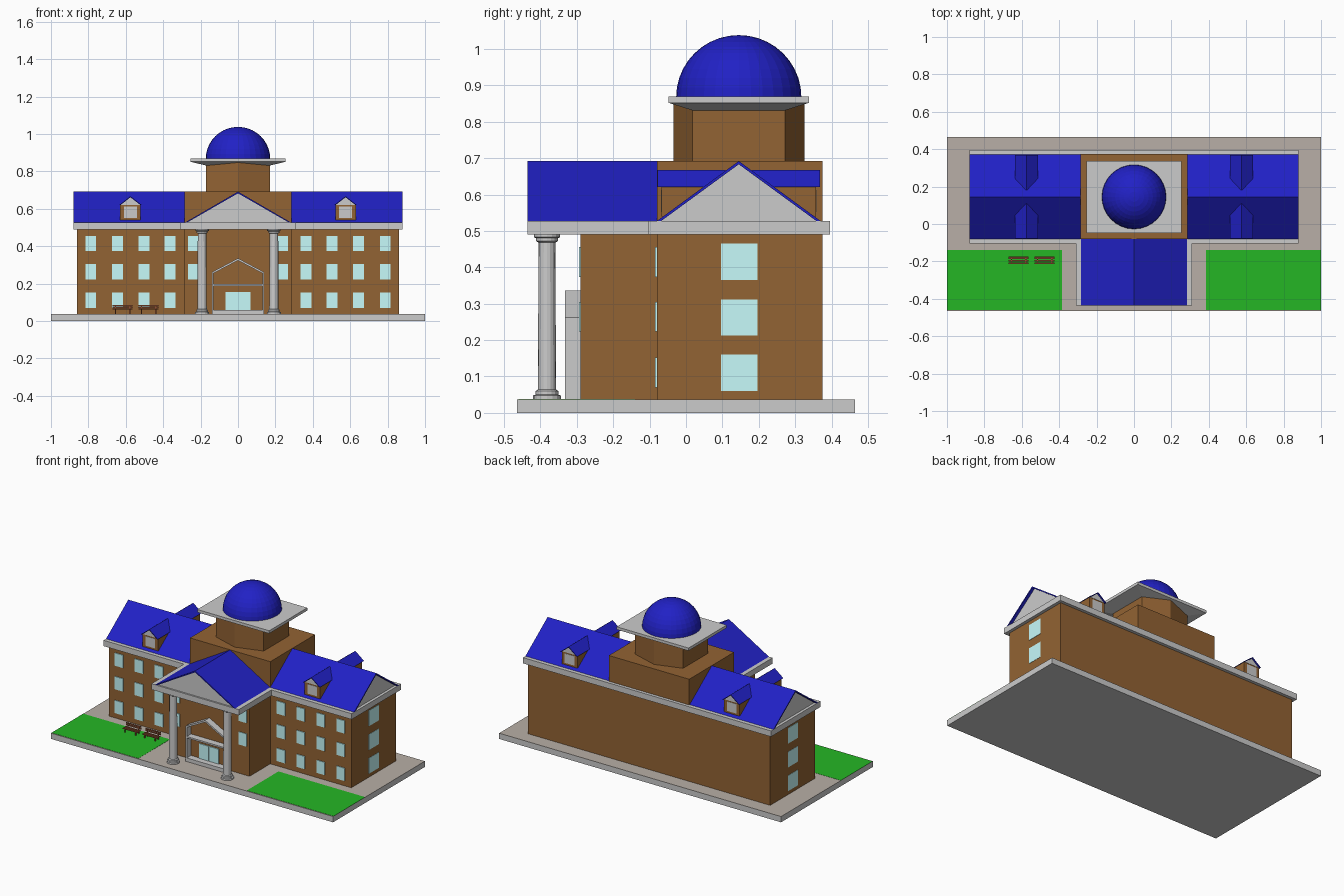
import bpy, bmesh, math

if "Cube" in bpy.data.objects:
    bpy.data.objects.remove(bpy.data.objects["Cube"])


def material(name, r, g, b):
    m = bpy.data.materials.new(name)
    m.diffuse_color = (r, g, b, 1)
    m.use_nodes = True
    m.node_tree.nodes["Principled BSDF"].inputs["Base Color"].default_value = m.diffuse_color
    return m


BRICK = material("brick", 0.29, 0.125, 0.033)
BLUE = material("roof_blue", 0.015, 0.015, 0.56)
GLASS = material("glass", 0.57, 0.96, 0.97)
GRASS = material("grass", 0.018, 0.47, 0.018)
PAVING = material("paving", 0.48, 0.43, 0.385)
WOOD = material("wood", 0.29, 0.085, 0.035)


def make(name, verts, faces, mat=None):
    bm = bmesh.new()
    vs = [bm.verts.new(v) for v in verts]
    for f in faces:
        bm.faces.new([vs[i] for i in f])
    bmesh.ops.remove_doubles(bm, verts=bm.verts, dist=1e-5)
    bmesh.ops.recalc_face_normals(bm, faces=bm.faces)
    me = bpy.data.meshes.new(name)
    bm.to_mesh(me)
    bm.free()
    if mat:
        me.materials.append(mat)
    ob = bpy.data.objects.new(name, me)
    bpy.context.collection.objects.link(ob)
    return ob


def loft(name, bottom, top, mat=None):
    """Solid between two matching loops of 3D points."""
    n = len(bottom)
    sides = [(i, (i + 1) % n, n + (i + 1) % n, n + i) for i in range(n)]
    return make(name, bottom + top,
                [tuple(range(n)), tuple(range(n, 2 * n))] + sides, mat)


def prism(name, axis, pts, a, b, mat=None):
    """Extrude a 2D outline along an axis from a to b."""
    place = {"x": lambda p, t: (t, p[0], p[1]),
             "y": lambda p, t: (p[0], t, p[1]),
             "z": lambda p, t: (p[0], p[1], t)}[axis]
    return loft(name, [place(p, a) for p in pts], [place(p, b) for p in pts], mat)


def rect(x0, x1, y0, y1):
    return [(x0, y0), (x1, y0), (x1, y1), (x0, y1)]


def box(name, x0, x1, y0, y1, z0, z1, mat=None):
    return prism(name, "z", rect(x0, x1, y0, y1), z0, z1, mat)


def lathe(name, profile, x, y, seg, mat=None):
    """Revolve (radius, z) points round a vertical line."""
    n = len(profile)
    verts = [(x + r * math.cos(2 * math.pi * k / seg),
              y + r * math.sin(2 * math.pi * k / seg), z)
             for k in range(seg) for r, z in profile]
    faces = [(k * n + i, (k + 1) % seg * n + i,
              (k + 1) % seg * n + i + 1, k * n + i + 1)
             for k in range(seg) for i in range(n - 1)]
    return make(name, verts, faces, mat)


def chevron(c, w, z0, z1, t):
    """Outline of a two-slope roof sheet."""
    return [(c - w, z0), (c, z1), (c + w, z0),
            (c + w - 1.3 * t, z0), (c, z1 - t), (c - w + 1.3 * t, z0)]


CY = 0.145  # centre line of the building in y

# Ground slab, paving and lawns
box("ground_slab", -1, 1, -0.465, 0.465, 0, 0.035)
box("paving", -1, 1, -0.465, 0.465, 0.035, 0.037, PAVING)
for s in (-1, 1):
    box("lawn", *sorted((s * 0.385, s)), -0.46, -0.14, 0.037, 0.038, GRASS)

# Brick walls: long block, projecting entrance, raised centre
box("main_walls", -0.86, 0.86, -0.08, 0.375, 0.035, 0.495, BRICK)
box("entrance_walls", -0.285, 0.285, -0.29, -0.08, 0.035, 0.495, BRICK)
box("centre_tower_base", -0.285, 0.285, -0.08, 0.375, 0.49, 0.692, BRICK)

# Cornice in a T shape
cornice = [(-0.88, -0.105), (-0.31, -0.105), (-0.31, -0.435), (0.31, -0.435),
           (0.31, -0.105), (0.88, -0.105), (0.88, 0.395), (-0.88, 0.395)]
prism("cornice", "z", cornice, 0.49, 0.527)

# Gable roofs over the wings and the portico
for s in (-1, 1):
    prism("wing_roof", "x", chevron(CY, 0.228, 0.525, 0.692, 0.009),
          s * 0.285, s * 0.88, BLUE)
    prism("wing_gable", "x", [(CY - 0.218, 0.525), (CY + 0.218, 0.525), (CY, 0.684)],
          s * 0.285, s * 0.862)
prism("portico_roof", "y", chevron(0, 0.287, 0.525, 0.692, 0.009), -0.435, -0.08, BLUE)
prism("pediment", "y", [(-0.276, 0.525), (0.276, 0.525), (0, 0.684)], -0.425, -0.08)

# Hexagonal drum, flared slab and dome
hexagon = [(0, -0.035), (0.17, 0.018), (0.17, 0.272),
           (0, 0.325), (-0.17, 0.272), (-0.17, 0.018)]
prism("drum", "z", hexagon, 0.69, 0.855, BRICK)
loft("dome_slab_flare",
     [(x, y, 0.831) for x, y in rect(-0.168, 0.168, 0.018, 0.272)],
     [(x, y, 0.852) for x, y in rect(-0.255, 0.255, -0.048, 0.338)])
box("dome_slab", -0.255, 0.255, -0.048, 0.338, 0.852, 0.87)
arc = [(0.172 * math.cos(math.pi / 2 * i / 10), 0.868 + 0.17 * math.sin(math.pi / 2 * i / 10))
       for i in range(11)]
lathe("dome", arc, 0, CY, 32, BLUE)

# Dormers on both slopes of both wings
for s in (-1, 1):
    for front in (True, False):
        fy = (lambda y: y) if front else (lambda y: 2 * CY - y)
        c = s * 0.575
        box("dormer_wall", c - 0.055, c + 0.055, *sorted((fy(-0.067), fy(0.06))),
            0.54, 0.624, BRICK)
        box("dormer_window", c - 0.034, c + 0.034, *sorted((fy(-0.069), fy(-0.06))),
            0.552, 0.613)
        prism("dormer_gable", "y", [(c - 0.054, 0.621), (c + 0.054, 0.621), (c, 0.663)],
              fy(-0.069), fy(0.09))
        prism("dormer_roof", "y", chevron(c, 0.061, 0.62, 0.668, 0.006),
              fy(-0.078), fy(0.109), BLUE)

# Windows: front rows, entrance block and end walls
for s in (-1, 1):
    for row, z in enumerate((0.07, 0.223, 0.374)):
        for x in (0.363, 0.503, 0.645, 0.787):
            box("front_window", s * x - 0.029, s * x + 0.029,
                -0.085, -0.075, z, z + 0.082, GLASS)
        if row:
            box("entrance_window", s * 0.237 - 0.029, s * 0.237 + 0.029,
                -0.294, -0.28, z, z + 0.082, GLASS)
    for z in (0.06, 0.212, 0.365):
        box("end_window", *sorted((s * 0.85, s * 0.862)), 0.096, 0.196, z, z + 0.1, GLASS)

# Portico columns
column = [(0, 0.035), (0.038, 0.035), (0.038, 0.048), (0.031, 0.05), (0.031, 0.06),
          (0.025, 0.064), (0.023, 0.468), (0.03, 0.472), (0.03, 0.48),
          (0.036, 0.483), (0.036, 0.492), (0, 0.492)]
for s in (-1, 1):
    lathe("column", column, s * 0.192, -0.382, 16)

# Entrance porch frame with crossbar, threshold and glass doors
porch = [(-0.14, 0.035), (-0.14, 0.262), (0, 0.336), (0.14, 0.262), (0.14, 0.035),
         (0.13, 0.035), (0.13, 0.256), (0, 0.324), (-0.13, 0.256), (-0.13, 0.035)]
prism("porch_frame", "y", porch, -0.333, -0.288)
box("porch_crossbar", -0.135, 0.135, -0.333, -0.288, 0.188, 0.198)
box("porch_threshold", -0.135, 0.135, -0.333, -0.288, 0.035, 0.06)
for s in (-1, 1):
    box("door_leaf", *sorted((s * 0.001, s * 0.068)), -0.296, -0.28, 0.06, 0.155, GLASS)

# Benches on the left lawn: slatted seat, slatted back, legs
for c in (-0.617, -0.478):
    for i in range(3):
        y = -0.214 + i * 0.013
        box("bench_seat_slat", c - 0.053, c + 0.053, y, y + 0.009, 0.058, 0.062, WOOD)
    for z in (0.067, 0.078):
        box("bench_back_slat", c - 0.053, c + 0.053, -0.178, -0.174, z, z + 0.008, WOOD)
    for x in (c - 0.038, c + 0.038):
        box("bench_rear_leg", x - 0.003, x + 0.003, -0.182, -0.177, 0.036, 0.086, WOOD)
        box("bench_front_leg", x - 0.003, x + 0.003, -0.212, -0.207, 0.036, 0.058, WOOD)
        box("bench_rail", x - 0.003, x + 0.003, -0.212, -0.177, 0.053, 0.058, WOOD)
